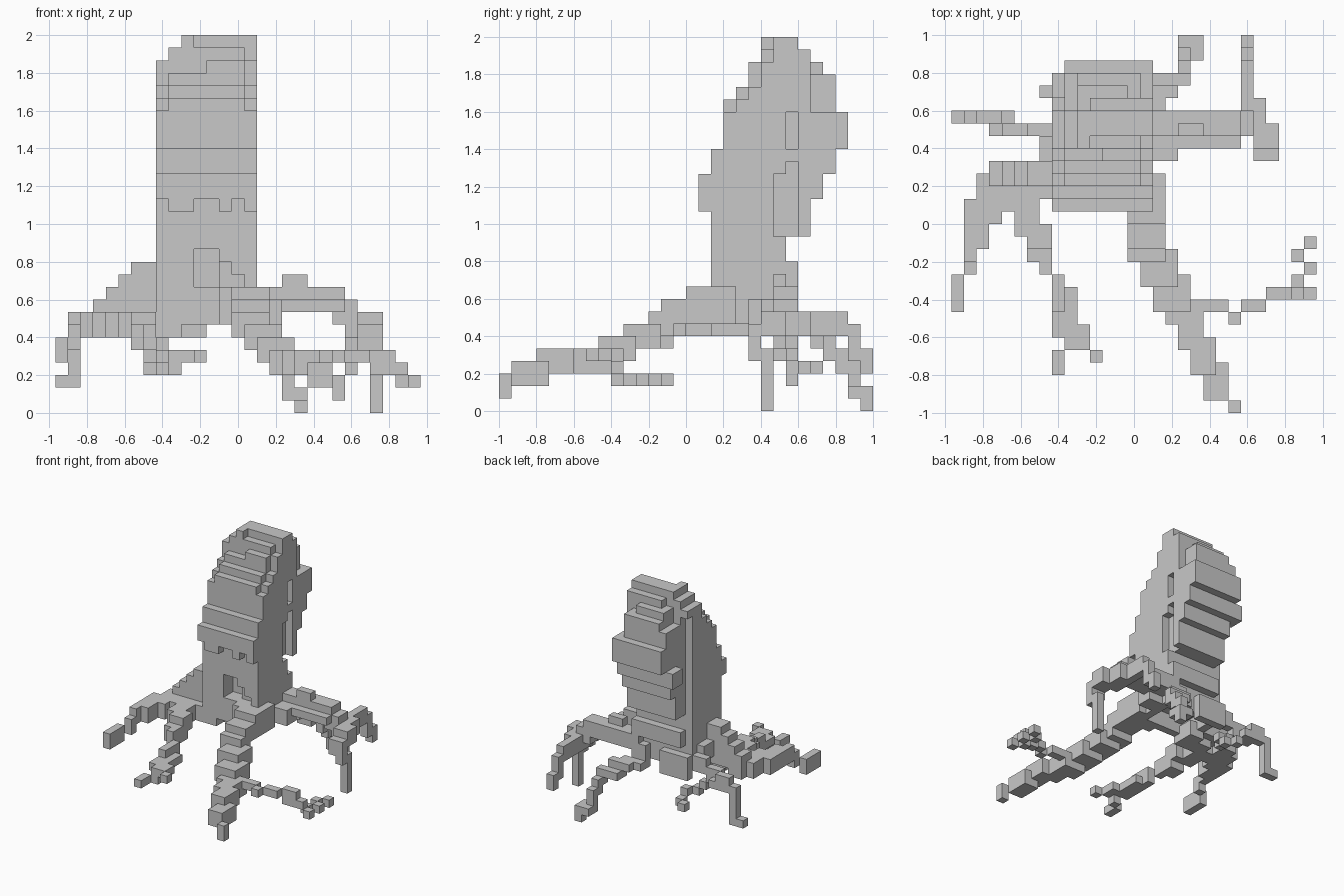
import bpy, bmesh
from itertools import product
from mathutils import Vector

default = bpy.data.objects.get("Cube")
if default:
    bpy.data.objects.remove(default)

UNIT = 1 / 15                              # edge of one block
ORIGIN = Vector((-14.5, -15, 0))           # grid corner, in blocks
taken = set()                              # blocks already used by a part

skin = bpy.data.materials.new("plain grey")
skin.use_nodes = True
GREY = (0.58, 0.58, 0.58, 1)
skin.diffuse_color = GREY
skin.node_tree.nodes["Principled BSDF"].inputs["Base Color"].default_value = GREY


def box(i0, i1, j0, j1, k0, k1):
    """All blocks in a half-open range."""
    return set(product(range(i0, i1), range(j0, j1), range(k0, k1)))


def trail(points, width=1, height=1):
    """Blocks of a limb that follows a path of grid points."""
    depth = min(width, 2)
    cells = set()
    for start, end in zip(points, points[1:]):
        a, b = Vector(start), Vector(end)
        steps = int(max(abs(c) for c in b - a))
        for s in range(steps + 1):
            i, j, k = (round(c) for c in a.lerp(b, s / steps))
            cells |= box(i, i + width, j, j + depth, k, k + height)
    return cells


def build(name, cells):
    """Make an object from the outer faces of a set of blocks."""
    cells = cells - taken
    taken.update(cells)
    bm = bmesh.new()
    corners = {}

    def corner(point):
        key = tuple(point)
        if key not in corners:
            corners[key] = bm.verts.new((Vector(key) + ORIGIN) * UNIT)
        return corners[key]

    for cell in sorted(cells):
        for axis, side in product(range(3), (0, 1)):
            neighbour = list(cell)
            neighbour[axis] += 1 if side else -1
            if tuple(neighbour) in cells:
                continue
            u, v = (axis + 1) % 3, (axis + 2) % 3
            loop = []
            for du, dv in ((0, 0), (1, 0), (1, 1), (0, 1)):
                point = list(cell)
                point[axis] += side
                point[u] += du
                point[v] += dv
                loop.append(corner(point))
            bm.faces.new(loop if side else loop[::-1])
    mesh = bpy.data.meshes.new(name)
    bm.to_mesh(mesh)
    bm.free()
    mesh.materials.append(skin)
    bpy.context.collection.objects.link(bpy.data.objects.new(name, mesh))


# Head and neck: side profile as (bottom, top, front, back) layers
LEFT, RIGHT = 16, 8
layers = [
    (7, 10, 17, 23), (10, 12, 17, 24), (12, 14, 17, 23), (14, 16, 17, 25),
    (16, 17, 16, 25), (17, 19, 16, 26), (19, 21, 17, 27), (21, 24, 18, 28),
    (24, 25, 18, 27), (25, 26, 19, 27), (26, 27, 20, 27), (27, 28, 20, 26),
    (28, 29, 21, 25), (29, 30, 21, 24),
]
head = set()
for bottom, top, front, back in layers:
    inset = max(0, bottom - 27)            # crown narrows on one side
    head |= box(RIGHT + inset, LEFT, front, back, bottom, top)
    if bottom >= 24:                       # stepped upper corners
        head -= box(RIGHT, RIGHT + 1, front, front + 1, bottom, top)
        head -= box(LEFT - 1, LEFT, front, front + 1, bottom, top)
        tier = bottom - 24
        head -= box(RIGHT, RIGHT + 1 + tier // 2, 24, back, bottom, top)
        head -= box(LEFT - 1 - tier // 3, LEFT, 25, back, bottom, top)

# Grooves beside the rear lump, which is narrower than the front slab
head -= box(LEFT - 1, LEFT, 23, 24, 21, 24)
head -= box(LEFT - 1, LEFT, 22, 24, 14, 19) | box(LEFT - 1, LEFT, 23, 24, 19, 20)
head -= box(RIGHT, RIGHT + 1, 23, 28, 10, 19)
head -= box(RIGHT, RIGHT + 1, 23, 25, 19, 21)
head -= box(RIGHT, RIGHT + 1, 23, 28, 21, 27)

# Ragged lip, mouth arch, crown notch and hollow underside
for i in (8, 11, 12, 14):
    head.discard((i, 16, 16))
head -= box(11, 13, 17, 19, 10, 13)
head -= box(13, 14, 17, 18, 10, 12) | box(14, 15, 17, 18, 10, 11)
head -= box(11, 15, 21, 22, 29, 30)
head -= box(9, 12, 20, 21, 27, 28)
head -= box(9, 15, 18, 22, 7, 9)
build("head", head)

# Skirt where the limbs join the neck
build("skirt", box(16, 17, 16, 19, 7, 10) | box(8, 10, 17, 20, 6, 8)
      | box(13, 16, 16, 17, 7, 10) | box(8, 12, 23, 24, 6, 9)
      | box(14, 16, 23, 24, 6, 9))

# Front left limb, with its curled side branch
build("front_left_limb",
      trail([(14, 16, 8), (14, 13, 7), (15, 11, 5), (15, 10, 5), (16, 8, 4),
             (17, 7, 3)], width=3, height=2)
      | trail([(18, 6, 3), (18, 5, 3), (19, 4, 3), (19, 3, 3), (20, 1, 2)],
              width=2, height=2)
      | trail([(21, 1, 2), (22, 0, 1)], height=2))
build("front_left_branch",
      trail([(20, 8, 4), (21, 8, 4), (22, 7, 4), (23, 8, 4), (26, 9, 4),
             (27, 9, 3), (28, 9, 2), (27, 10, 2), (28, 11, 2), (27, 12, 2),
             (28, 13, 2)]) | box(25, 28, 9, 10, 3, 4))

# Left limb, arching out and dropping to the ground
build("left_limb",
      trail([(15, 22, 8), (20, 22, 8), (22, 22, 7), (24, 21, 6)],
            width=2, height=2)
      | box(16, 18, 20, 22, 7, 9) | box(17, 23, 21, 22, 8, 9)
      | box(18, 20, 22, 23, 10, 11) | box(24, 25, 20, 21, 5, 7)
      | trail([(24, 21, 6), (25, 20, 5), (25, 21, 3), (25, 21, 0)], height=2))
build("left_branch",
      box(23, 25, 23, 25, 6, 8)
      | trail([(23, 24, 6), (23, 27, 6), (23, 28, 5), (23, 29, 3)], height=2))

# Back left limb
build("back_left_limb",
      trail([(14, 23, 6), (16, 25, 5)], width=2)
      | trail([(17, 25, 5), (18, 27, 3), (18, 28, 1)], height=2)
      | box(18, 19, 28, 30, 1, 2) | box(19, 20, 28, 30, 1, 2)
      | box(19, 20, 29, 30, 0, 1))

# Back right limb and its short branch
build("back_right_limb",
      trail([(7, 20, 8), (7, 22, 7), (4, 22, 6), (3, 23, 6), (1, 23, 5),
             (1, 23, 2)], height=2)
      | box(3, 5, 22, 24, 6, 7) | box(0, 2, 23, 24, 2, 3))
build("back_right_branch",
      trail([(6, 22, 5), (8, 23, 4), (8, 24, 3), (7, 25, 3)]))

# Right limb, broad at the shoulder
build("right_limb",
      trail([(7, 18, 9), (6, 18, 9), (3, 18, 6)], width=2, height=3)
      | trail([(2, 17, 6), (1, 15, 6)], width=3, height=2)
      | trail([(1, 14, 6), (1, 13, 6)], width=2, height=2)
      | trail([(1, 13, 6), (1, 11, 5), (0, 10, 4), (0, 8, 4)], height=2))

# Front right limb with a forked tip
build("front_right_limb",
      trail([(6, 18, 7), (5, 16, 6), (5, 14, 6), (6, 13, 6), (6, 12, 5)],
            width=2, height=2)
      | trail([(7, 12, 5), (7, 11, 5), (8, 10, 4), (8, 8, 4)], height=2)
      | trail([(8, 8, 4), (8, 7, 4), (9, 5, 4)], width=2)
      | trail([(10, 5, 4), (11, 4, 4)])
      | trail([(9, 6, 4), (9, 5, 3), (8, 4, 3), (8, 3, 3)]))
